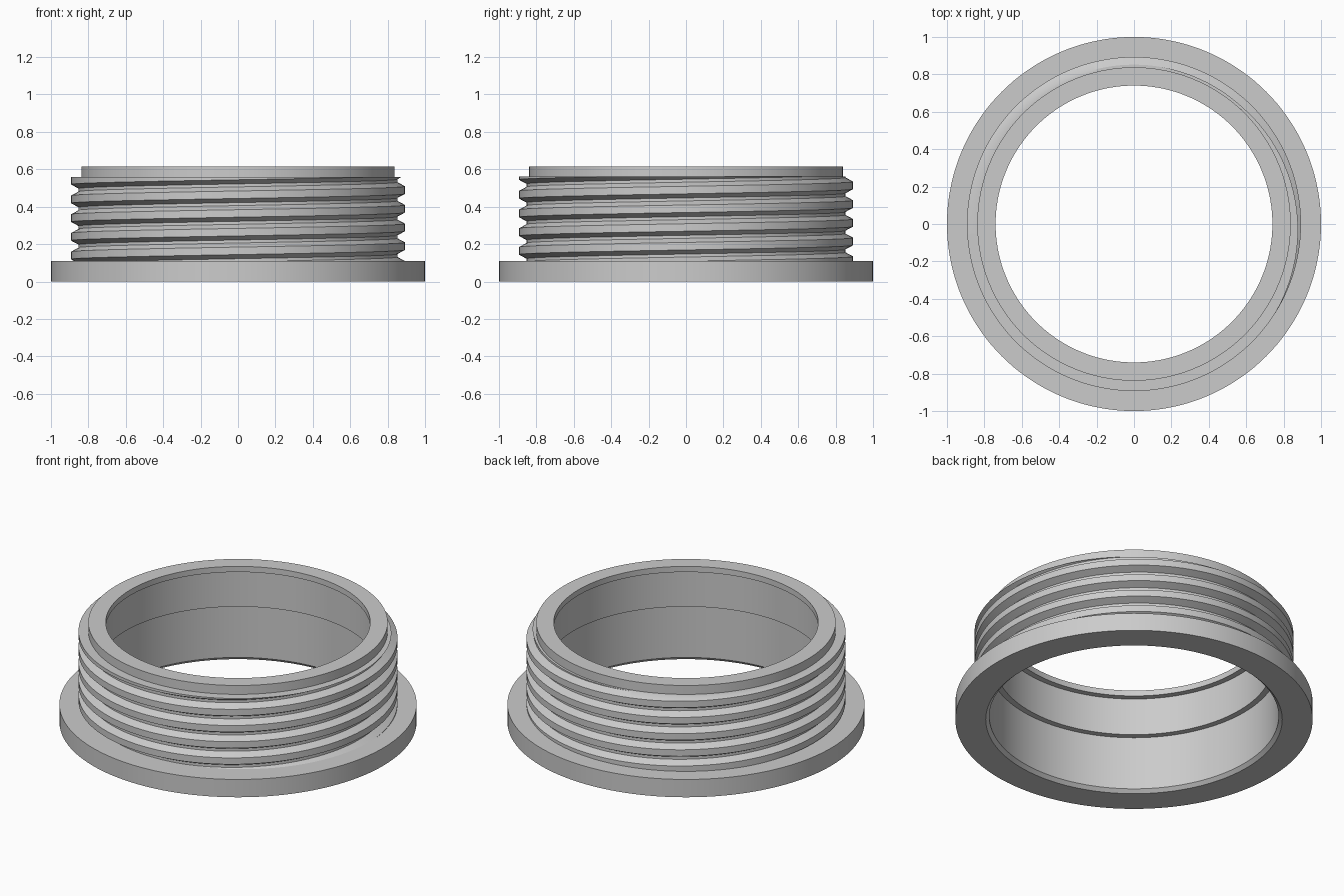
import bpy, bmesh, math

SEGMENTS = 144
FLANGE_TOP, THREAD_TOP, TOP = 0.11, 0.56, 0.615
NECK_R, ROOT_R, CREST_R = 0.838, 0.852, 0.893
PITCH = 0.1

cube = bpy.data.objects.get("Cube")
if cube:
    bpy.data.objects.remove(cube, do_unlink=True)

grey = bpy.data.materials.new("light grey plastic")
grey.use_nodes = True
colour = (0.6, 0.6, 0.6, 1)
grey.diffuse_color = colour
grey.node_tree.nodes["Principled BSDF"].inputs["Base Color"].default_value = colour


def finish(bm, name):
    mesh = bpy.data.meshes.new(name)
    bm.to_mesh(mesh)
    bm.free()
    mesh.materials.append(grey)
    obj = bpy.data.objects.new(name, mesh)
    bpy.context.collection.objects.link(obj)
    bpy.ops.object.select_all(action="DESELECT")
    obj.select_set(True)
    bpy.context.view_layer.objects.active = obj
    bpy.ops.object.shade_smooth_by_angle(angle=math.radians(30))
    return obj


def polar(r, angle, z):
    return (r * math.cos(angle), r * math.sin(angle), z)


def lathe(name, profile):
    """Revolve a closed (radius, height) profile around z."""
    bm = bmesh.new()
    rings = [[bm.verts.new(polar(r, math.tau * i / SEGMENTS, z)) for r, z in profile]
             for i in range(SEGMENTS)]
    n = len(profile)
    for i in range(SEGMENTS):
        a, b = rings[i], rings[(i + 1) % SEGMENTS]
        for k in range(n):
            m = (k + 1) % n
            bm.faces.new((a[k], b[k], b[m], a[m]))
    bmesh.ops.recalc_face_normals(bm, faces=bm.faces)
    return finish(bm, name)


# Flange and sleeve, with a stepped bore and a chamfered mouth
lathe("flanged_sleeve", [
    (0.83, 0), (1, 0), (1, FLANGE_TOP), (NECK_R, FLANGE_TOP),
    (NECK_R, TOP), (0.74, TOP), (0.74, 0.58), (0.775, 0.58),
    (0.775, 0.35), (0.81, 0.35), (0.81, 0.02)])

# Right-handed single-start thread: root, underside, crest, upper flank
tooth = [(ROOT_R, -0.011), (CREST_R, 0.011), (CREST_R, 0.051), (ROOT_R, 0.073)]
TURNS = 8
bm = bmesh.new()
columns = []
for i in range(SEGMENTS):
    turn = i / SEGMENTS
    columns.append([bm.verts.new(polar(r, math.tau * turn,
                                       0.058 + z + PITCH * (turn + t - 2)))
                    for t in range(TURNS) for r, z in tooth])
for i in range(SEGMENTS):
    a, b = columns[i], columns[(i + 1) % SEGMENTS]
    shift = len(tooth) if i == SEGMENTS - 1 else 0
    for k in range(len(a) - 1 - shift):
        bm.faces.new((a[k], b[k + shift], b[k + 1 + shift], a[k + 1]))

# Trim the thread flush with the flange and with the neck shoulder
for z, direction in ((FLANGE_TOP, -1), (THREAD_TOP, 1)):
    bmesh.ops.bisect_plane(bm, geom=bm.verts[:] + bm.edges[:] + bm.faces[:], dist=1e-6,
                           plane_co=(0, 0, z), plane_no=(0, 0, direction),
                           clear_outer=True)

# Close the shoulder inward to the neck
rim = [e for e in bm.edges if e.is_boundary
       and all(abs(v.co.z - THREAD_TOP) < 1e-4 for v in e.verts)]
inner = bmesh.ops.extrude_edge_only(bm, edges=rim)["geom"]
for v in inner:
    if isinstance(v, bmesh.types.BMVert):
        v.co = polar(NECK_R, math.atan2(v.co.y, v.co.x), THREAD_TOP)
bmesh.ops.recalc_face_normals(bm, faces=bm.faces)
if sum(f.normal.dot(f.calc_center_median()) for f in bm.faces) < 0:
    bmesh.ops.reverse_faces(bm, faces=bm.faces)
finish(bm, "screw_thread")
